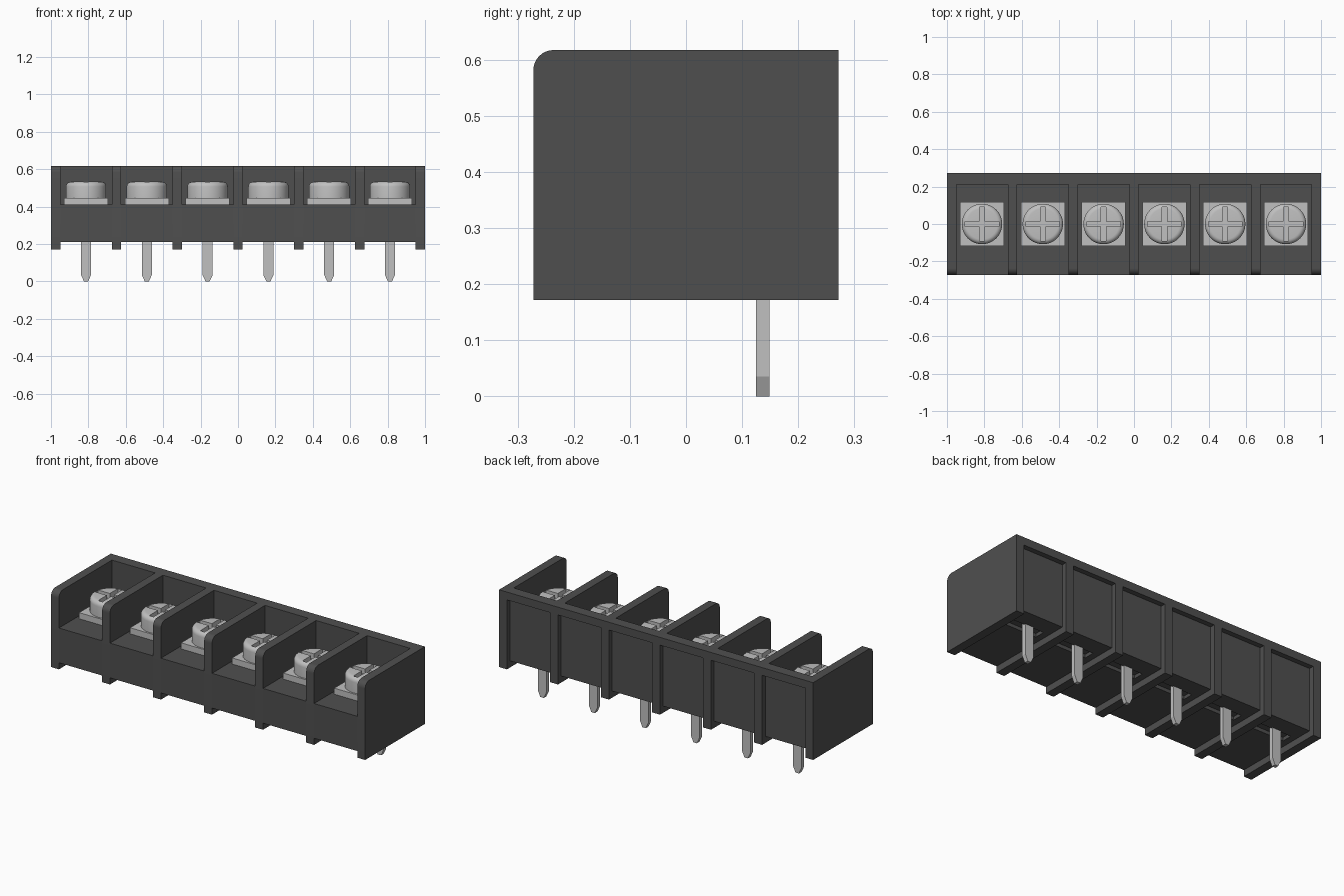
import bpy, bmesh, math
from mathutils import Matrix

cube = bpy.data.objects.get("Cube")
if cube:
    bpy.data.objects.remove(cube, do_unlink=True)

PITCH, WALL = 0.325, 0.05
HALF_Y, TOP, FOOT, FLOOR = 0.272, 0.617, 0.172, 0.21
BAYS = [(i - 2.5) * PITCH for i in range(6)]


def material(name, value, rough):
    m = bpy.data.materials.new(name)
    m.use_nodes = True
    col = (value, value, value, 1)
    m.diffuse_color = col
    bsdf = m.node_tree.nodes["Principled BSDF"]
    bsdf.inputs["Base Color"].default_value = col
    bsdf.inputs["Roughness"].default_value = rough
    return m


PLASTIC = material("dark grey plastic", 0.078, 0.6)
METAL = material("light grey metal", 0.53, 0.4)


def make(name, bm, mat):
    bmesh.ops.recalc_face_normals(bm, faces=bm.faces)
    me = bpy.data.meshes.new(name)
    bm.to_mesh(me)
    bm.free()
    me.materials.append(mat)
    ob = bpy.data.objects.new(name, me)
    bpy.context.collection.objects.link(ob)
    return ob


def extrude(name, pts, depth, mat, axis="x"):
    """Extrude a (y, z) profile along x, or an (x, z) profile along y, centred."""
    bm = bmesh.new()
    h = depth / 2
    if axis == "x":
        vs, vec = [bm.verts.new((-h, a, b)) for a, b in pts], (depth, 0, 0)
    else:
        vs, vec = [bm.verts.new((a, -h, b)) for a, b in pts], (0, depth, 0)
    f = bm.faces.new(vs)
    r = bmesh.ops.extrude_face_region(bm, geom=[f])
    new = [g for g in r["geom"] if isinstance(g, bmesh.types.BMVert)]
    bmesh.ops.translate(bm, verts=new, vec=vec)
    return make(name, bm, mat)


def box(name, size, loc, mat):
    bm = bmesh.new()
    bmesh.ops.create_cube(bm, size=1, matrix=Matrix.Translation(loc) @ Matrix.Diagonal((*size, 1)))
    return make(name, bm, mat)


def cut(ob, cutter):
    """Subtract the cutter, bake the result and drop the cutter."""
    mod = ob.modifiers.new("cut", "BOOLEAN")
    mod.operation, mod.solver, mod.object = "DIFFERENCE", "EXACT", cutter
    activate(ob)
    bpy.ops.object.modifier_apply(modifier=mod.name)
    bpy.data.objects.remove(cutter, do_unlink=True)


def activate(ob):
    bpy.ops.object.select_all(action="DESELECT")
    ob.select_set(True)
    bpy.context.view_layer.objects.active = ob


def repeat(ob, xs):
    """Place the part at the first x and linked copies at the rest."""
    base = ob.name
    ob.location.x = xs[0]
    for i, x in enumerate(xs[1:], 2):
        c = ob.copy()
        c.name = f"{base}_{i}"
        c.location.x = x
        bpy.context.collection.objects.link(c)


# Divider walls with a rounded upper front corner
R = 0.036
arc = [(-HALF_Y + R - R * math.cos(a), TOP - R + R * math.sin(a))
       for a in (math.pi / 2 * i / 8 for i in range(9))]
divider = extrude("divider_wall", [(-HALF_Y, FOOT)] + arc + [(HALF_Y, TOP), (HALF_Y, FOOT)],
                  WALL, PLASTIC)
activate(divider)
bpy.ops.object.shade_smooth_by_angle(angle=math.radians(30))
repeat(divider, [(i - 3) * PITCH for i in range(7)])

# Bay: floor block and back wall with a recessed rear panel
bay = extrude("bay_body", [(-HALF_Y, FLOOR), (-HALF_Y, 0.41), (0.21, 0.41), (0.21, TOP),
                           (HALF_Y, TOP), (HALF_Y, 0.572), (0.243, 0.572), (0.243, FLOOR)],
              PITCH - WALL, PLASTIC)
cut(bay, box("slot_cutter", (0.2, 0.06, 0.04), (0, 0.11, FLOOR), PLASTIC))
repeat(bay, BAYS)

# Square clamp plate
repeat(box("clamp_plate", (0.235, 0.235, 0.04), (0, 0, 0.425), METAL), BAYS)

# Screw head with rounded rim and cross slot
bm = bmesh.new()
bmesh.ops.create_cone(bm, cap_ends=True, segments=48, radius1=0.108, radius2=0.108,
                      depth=0.09, matrix=Matrix.Translation((0, 0, 0.488)))
rim = [e for e in bm.edges if all(v.co.z > 0.5 for v in e.verts)]
bmesh.ops.bevel(bm, geom=rim, offset=0.026, segments=5, profile=0.5, affect="EDGES")
screw = make("screw_head", bm, METAL)
for size in ((0.18, 0.027, 0.06), (0.027, 0.18, 0.06)):
    cut(screw, box("cross_cutter", size, (0, 0, 0.533), METAL))
activate(screw)
bpy.ops.object.shade_smooth_by_angle(angle=math.radians(30))
repeat(screw, BAYS)

# Solder pin with tapered tip
pin = extrude("solder_pin", [(-0.027, 0.24), (-0.027, 0.035), (-0.011, 0.0), (0.011, 0.0),
                             (0.027, 0.035), (0.027, 0.24)], 0.024, METAL, axis="y")
pin.location.y = 0.137
repeat(pin, BAYS)
